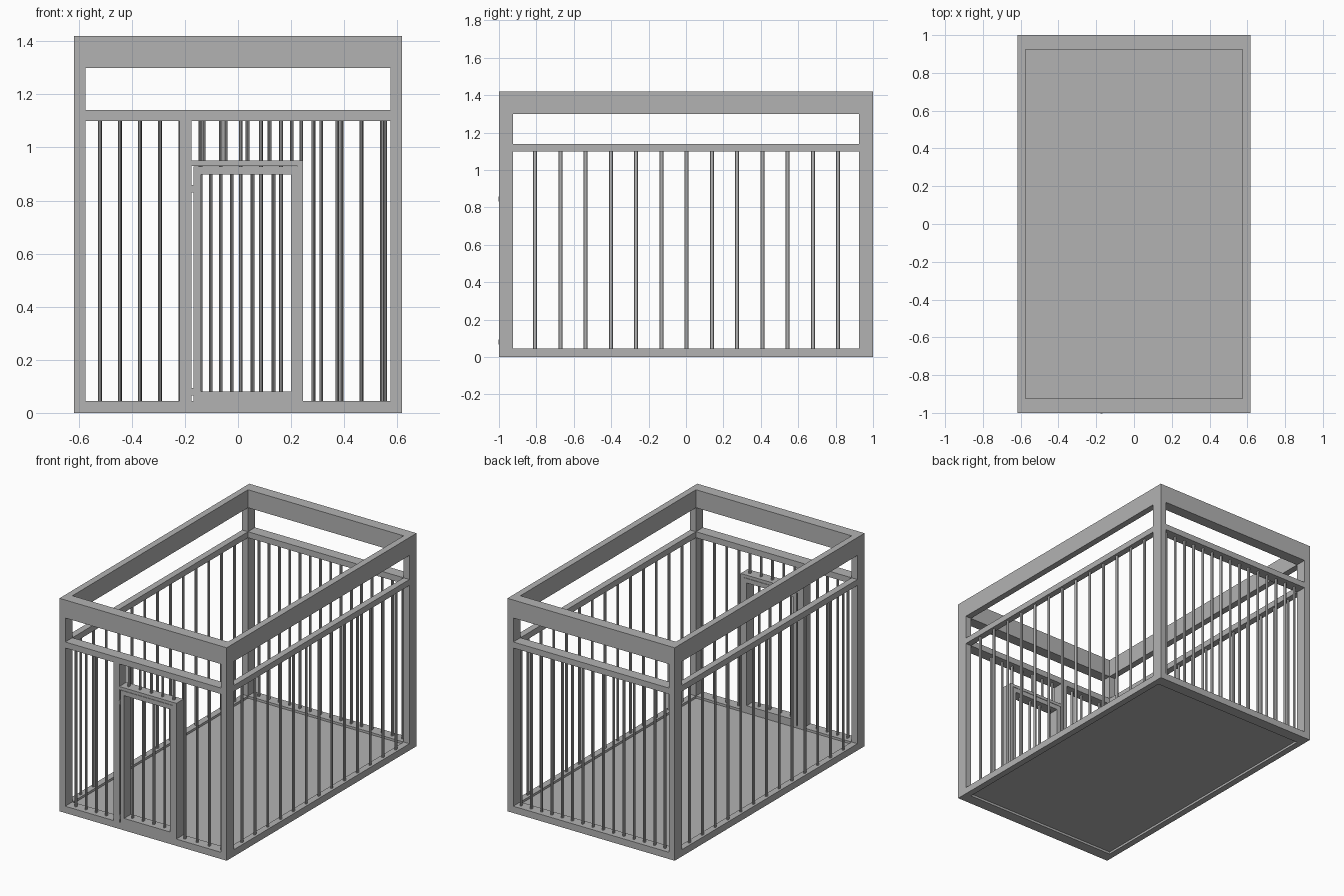
import bpy
import bmesh
from mathutils import Matrix, Vector

cube = bpy.data.objects.get("Cube")
if cube:
    bpy.data.objects.remove(cube, do_unlink=True)

steel = bpy.data.materials.new("grey_steel")
steel.use_nodes = True
GREY = (0.45, 0.45, 0.45, 1)
steel.diffuse_color = GREY
steel.node_tree.nodes["Principled BSDF"].inputs["Base Color"].default_value = GREY

# Overall half sizes, height and member sizes
HX, HY, H = 0.617, 1.0, 1.42
PX, PY = 0.043, 0.075
IX, IY = HX - PX, HY - PY
RAIL, MID_LO, MID_HI, BEAM = 0.045, 1.10, 1.14, 1.30


def finish(name, bm):
    mesh = bpy.data.meshes.new(name)
    bm.to_mesh(mesh)
    bm.free()
    mesh.materials.append(steel)
    obj = bpy.data.objects.new(name, mesh)
    bpy.context.collection.objects.link(obj)


def box(name, x, y, z):
    """Box from (low, high) ranges on each axis."""
    bm = bmesh.new()
    size = (x[1] - x[0], y[1] - y[0], z[1] - z[0], 1)
    mid = Vector((sum(x), sum(y), sum(z))) / 2
    bmesh.ops.create_cube(bm, size=1, matrix=Matrix.Translation(mid) @ Matrix.Diagonal(size))
    finish(name, bm)


def bars(name, points, low, high):
    """Row of slim upright rods, oval like the frame members."""
    bm = bmesh.new()
    for x, y in points:
        place = Matrix.Translation((x, y, (low + high) / 2))
        bmesh.ops.create_cone(bm, cap_ends=True, segments=8, radius1=1, radius2=1, depth=high - low,
                              matrix=place @ Matrix.Diagonal((0.007, 0.011, 1, 1)))
    finish(name, bm)


# Corner posts
for sx, side in ((1, "left"), (-1, "right")):
    for sy, end in ((-1, "front"), (1, "back")):
        box(f"{end}_{side}_post", sorted((sx * IX, sx * HX)), sorted((sy * IY, sy * HY)), (0, H))

# Bottom rails, middle rails and deep top beams on all four sides
for level, z in (("bottom_rail", (0, RAIL)), ("middle_rail", (MID_LO, MID_HI)), ("top_beam", (BEAM, H))):
    for s, end, side in ((-1, "front", "right"), (1, "back", "left")):
        box(f"{end}_{level}", (-IX, IX), sorted((s * IY, s * HY)), z)
        box(f"{side}_{level}", sorted((s * IX, s * HX)), (-IY, IY), z)

# Floor plate, recessed within the bottom rails
box("floor", (-IX, IX), (-IY, IY), (0.015, 0.03))

# Side and back bars
BX, BY = HX - PX / 2, HY - PY / 2
for s, side in ((1, "left"), (-1, "right")):
    bars(f"{side}_bars", [(s * BX, -0.807 + 0.135 * i) for i in range(13)], RAIL, MID_LO)
bars("back_bars", [(-0.52 + 0.0758 * i, BY) for i in range(15)], RAIL, MID_LO)

# Front bars beside and above the doorway
bars("front_right_bars", [(-0.52 + 0.075 * i, -BY) for i in range(4)], RAIL, MID_LO)
bars("front_left_bars", [(0.284 + 0.09 * i, -BY) for i in range(4)], RAIL, MID_LO)
bars("over_door_bars", [(-0.13 + 0.083 * i, -BY) for i in range(5)], 0.95, MID_LO)

# Door frame
FRONT = (-HY, -IY)
box("door_hinge_post", (-0.22, -0.175), FRONT, (RAIL, MID_LO))
box("door_latch_post", (0.225, 0.245), FRONT, (RAIL, 0.95))
box("door_lintel", (-0.175, 0.225), FRONT, (0.93, 0.95))

# Door leaf with its bars
box("door_hinge_stile", (-0.168, -0.14), FRONT, (RAIL, 0.928))
box("door_latch_stile", (0.20, 0.224), FRONT, (RAIL, 0.928))
box("door_top_rail", (-0.14, 0.20), FRONT, (0.898, 0.928))
box("door_bottom_rail", (-0.14, 0.20), FRONT, (RAIL, 0.08))
bars("door_bars", [(-0.103 + 0.079 * i, -BY) for i in range(4)], 0.08, 0.898)

# Hinges
for z, name in ((0.08, "lower_hinge"), (0.845, "upper_hinge")):
    box(name, (-0.177, -0.167), (-HY - 0.003, -HY + 0.015), (z - 0.014, z + 0.014))
